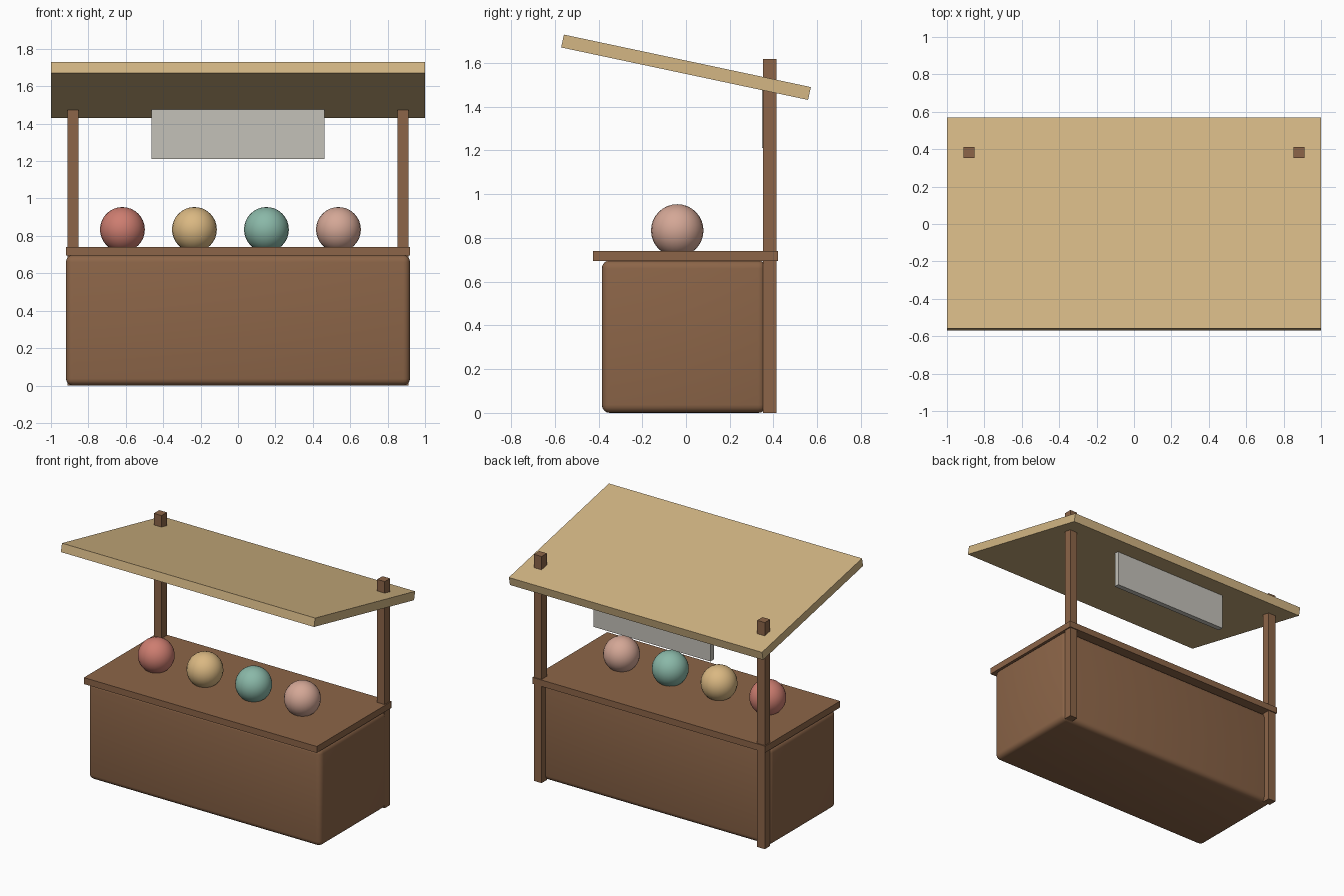
import bpy, math

if "Cube" in bpy.data.objects:
    bpy.data.objects.remove(bpy.data.objects["Cube"])


def srgb(r, g, b):
    def f(c):
        c /= 255
        return c / 12.92 if c <= 0.04045 else ((c + 0.055) / 1.055) ** 2.4
    return (f(r), f(g), f(b), 1)


def material(name, rgb):
    m = bpy.data.materials.new(name)
    m.diffuse_color = srgb(*rgb)
    m.use_nodes = True
    m.node_tree.nodes["Principled BSDF"].inputs["Base Color"].default_value = m.diffuse_color
    return m


wood = material("brown wood", (140, 101, 72))
canvas = material("tan canopy", (211, 182, 132))
grey = material("light grey", (196, 193, 185))
red = material("coral red", (205, 125, 112))
yellow = material("straw yellow", (218, 184, 130))
teal = material("teal green", (138, 184, 168))
pink = material("dusty pink", (212, 167, 150))


def box(name, lo, hi, mat, tilt=0, bevel=0):
    centre = [(a + b) / 2 for a, b in zip(lo, hi)]
    bpy.ops.mesh.primitive_cube_add(size=1, location=centre, rotation=(tilt, 0, 0))
    ob = bpy.context.object
    ob.name = name
    ob.scale = [b - a for a, b in zip(lo, hi)]
    bpy.ops.object.transform_apply(location=False, rotation=False, scale=True)
    ob.data.materials.append(mat)
    if bevel:
        mod = ob.modifiers.new("rounded edges", "BEVEL")
        mod.width = bevel
        mod.segments = 4
        bpy.ops.object.modifier_apply(modifier=mod.name)
        bpy.ops.object.shade_smooth_by_angle(angle=math.radians(35))
    return ob


# Counter with rounded body and overhanging top
box("counter_body", (-0.92, -0.385, 0), (0.92, 0.367, 0.697), wood, bevel=0.037)
box("counter_top", (-0.92, -0.425, 0.694), (0.92, 0.42, 0.74), wood)

# Rear posts, poking through the canopy
for side, x in (("left", -0.882), ("right", 0.882)):
    box(side + "_post", (x - 0.03, 0.353, 0), (x + 0.03, 0.413, 1.618), wood)

# Tilted canopy, higher at the front
box("canopy", (-1, -0.577, 1.55), (1, 0.577, 1.61), canvas, tilt=math.radians(-12))

# Blank sign board hanging under the canopy
box("sign_board", (-0.463, 0.348, 1.21), (0.463, 0.385, 1.49), grey)

# Row of round goods resting in the counter top
for i, mat in enumerate((red, yellow, teal, pink)):
    bpy.ops.mesh.primitive_uv_sphere_add(segments=24, ring_count=16, radius=0.12,
                                         location=(-0.618 + 0.385 * i, -0.04, 0.834))
    ball = bpy.context.object
    ball.name = f"round_goods_{i + 1}"
    ball.data.materials.append(mat)
    bpy.ops.object.shade_smooth()
